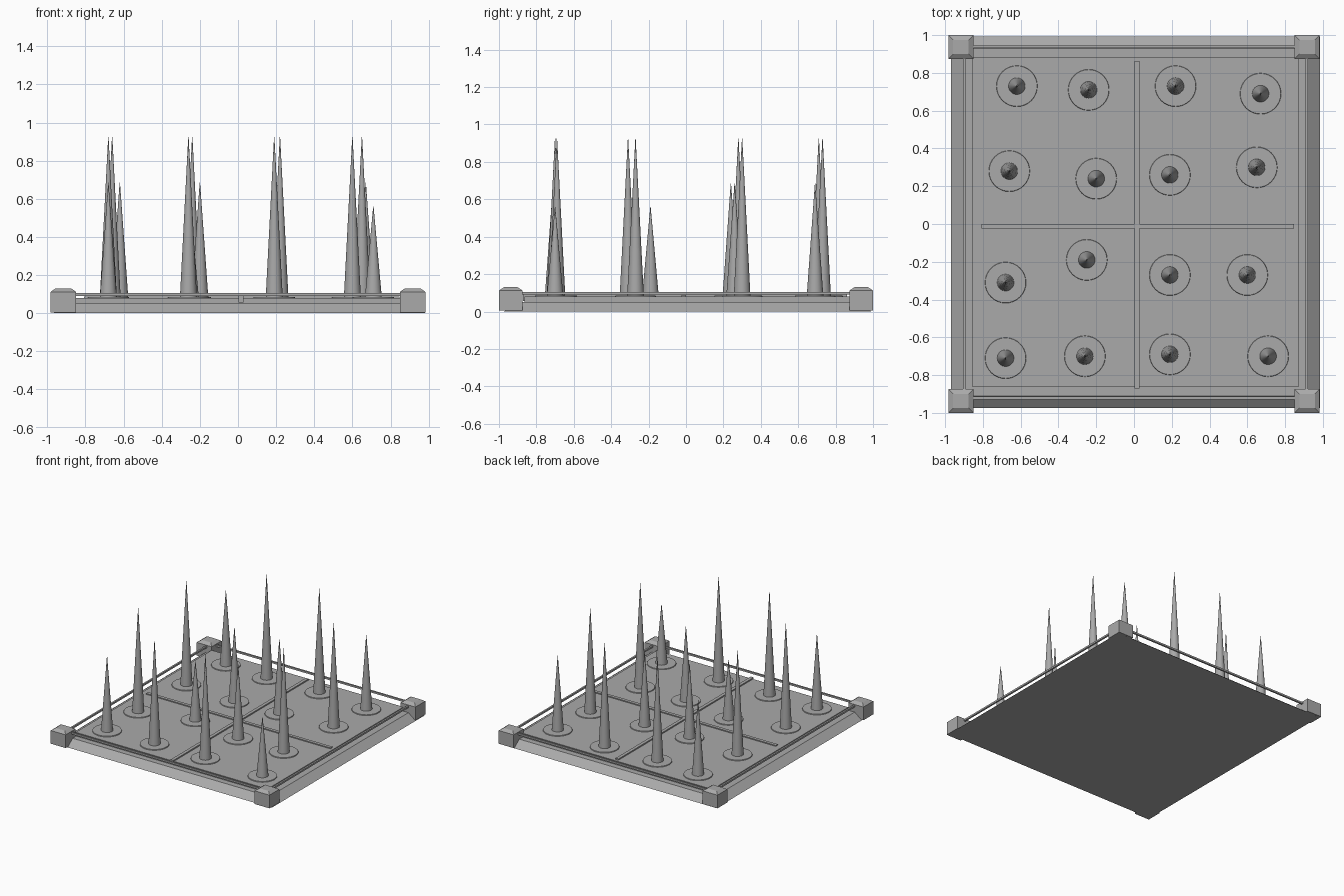
import bpy, bmesh, math

cube = bpy.data.objects.get("Cube")
if cube:
    bpy.data.objects.remove(cube, do_unlink=True)

# One grey metal for the whole trap
grey = bpy.data.materials.new("worn grey metal")
grey.use_nodes = True
colour = (0.40, 0.40, 0.40, 1)
grey.diffuse_color = colour
grey.node_tree.nodes["Principled BSDF"].inputs["Base Color"].default_value = colour

CX, CY = 0.008, 0.009      # centre of the slab, slightly off the posts
FLOOR = 0.08               # top of the inner panel


def finish(name, bm, smooth=False):
    mesh = bpy.data.meshes.new(name)
    bmesh.ops.recalc_face_normals(bm, faces=bm.faces)
    bm.to_mesh(mesh)
    bm.free()
    for face in mesh.polygons:
        face.use_smooth = smooth and len(face.vertices) <= 4
    mesh.materials.append(grey)
    obj = bpy.data.objects.new(name, mesh)
    bpy.context.collection.objects.link(obj)
    return obj


def block(name, x, y, half_x, half_y, levels):
    """Stack of rectangles; each level is (height, inset)."""
    bm = bmesh.new()
    rings = []
    for z, inset in levels:
        hx, hy = half_x - inset, half_y - inset
        rings.append([bm.verts.new((x + sx * hx, y + sy * hy, z))
                      for sx, sy in ((-1, -1), (1, -1), (1, 1), (-1, 1))])
    bm.faces.new(rings[0])
    bm.faces.new(rings[-1])
    for low, high in zip(rings, rings[1:]):
        for i in range(4):
            j = (i + 1) % 4
            bm.faces.new((low[i], low[j], high[j], high[i]))
    return finish(name, bm)


def cone(name, x, y, r_low, r_high, z_low, z_high, sides=32):
    bm = bmesh.new()
    bmesh.ops.create_cone(bm, cap_ends=True, segments=sides, radius1=r_low,
                          radius2=r_high, depth=z_high - z_low)
    bmesh.ops.translate(bm, verts=bm.verts, vec=(x, y, (z_low + z_high) / 2))
    return finish(name, bm, smooth=True)


# Base slab with sloping sides, and the raised inner panel
block("base_slab", CX, CY, 0.976, 0.983, [(0, 0), (0.05, 0.064)])
block("inner_panel", CX, CY, 0.862, 0.873, [(0.045, 0), (FLOOR, 0)])

# Corner posts with chamfered caps
for sx, side in ((-1, "right"), (1, "left")):
    for sy, end in ((-1, "front"), (1, "back")):
        block(f"{end}_{side}_post", sx * 0.916, sy * 0.937, 0.067, 0.063,
              [(0.005, 0), (0.112, 0), (0.13, 0.026)])

# Thin rails running between the posts
RAIL = [(0.091, 0), (0.105, 0)]
for s, side, end in ((-1, "right", "front"), (1, "left", "back")):
    block(f"{side}_rail", CX + s * 0.907, 0, 0.007, 0.9, RAIL)
    block(f"{end}_rail", 0, CY + s * 0.93, 0.9, 0.007, RAIL)

# Raised cross dividing the panel
block("long_divider", 0.016, -0.005, 0.013, 0.867, [(0.055, 0), (0.09, 0)])
block("cross_divider", 0.02, -0.012, 0.828, 0.013, [(0.055, 0), (0.088, 0)])

# Spikes, each rising from a flat collar: x, y, tip height
TALL, MID, LOW = 0.925, 0.685, 0.56
spikes = [
    (-.62, .73, MID), (-.24, .71, TALL), (.22, .73, TALL), (.67, .69, MID),
    (-.66, .28, TALL), (-.20, .24, MID), (.19, .26, MID), (.65, .30, TALL),
    (-.68, -.31, TALL), (-.25, -.19, LOW), (.19, -.27, MID), (.60, -.27, TALL),
    (-.68, -.71, MID), (-.26, -.70, TALL), (.19, -.69, TALL), (.71, -.70, LOW),
]
for n, (x, y, tip) in enumerate(spikes, 1):
    cone(f"collar_{n}", x, y, 0.112, 0.107, FLOOR - 0.01, FLOOR + 0.006)
    cone(f"spike_{n}", x, y, 0.045, 0.001, FLOOR - 0.005, tip)
